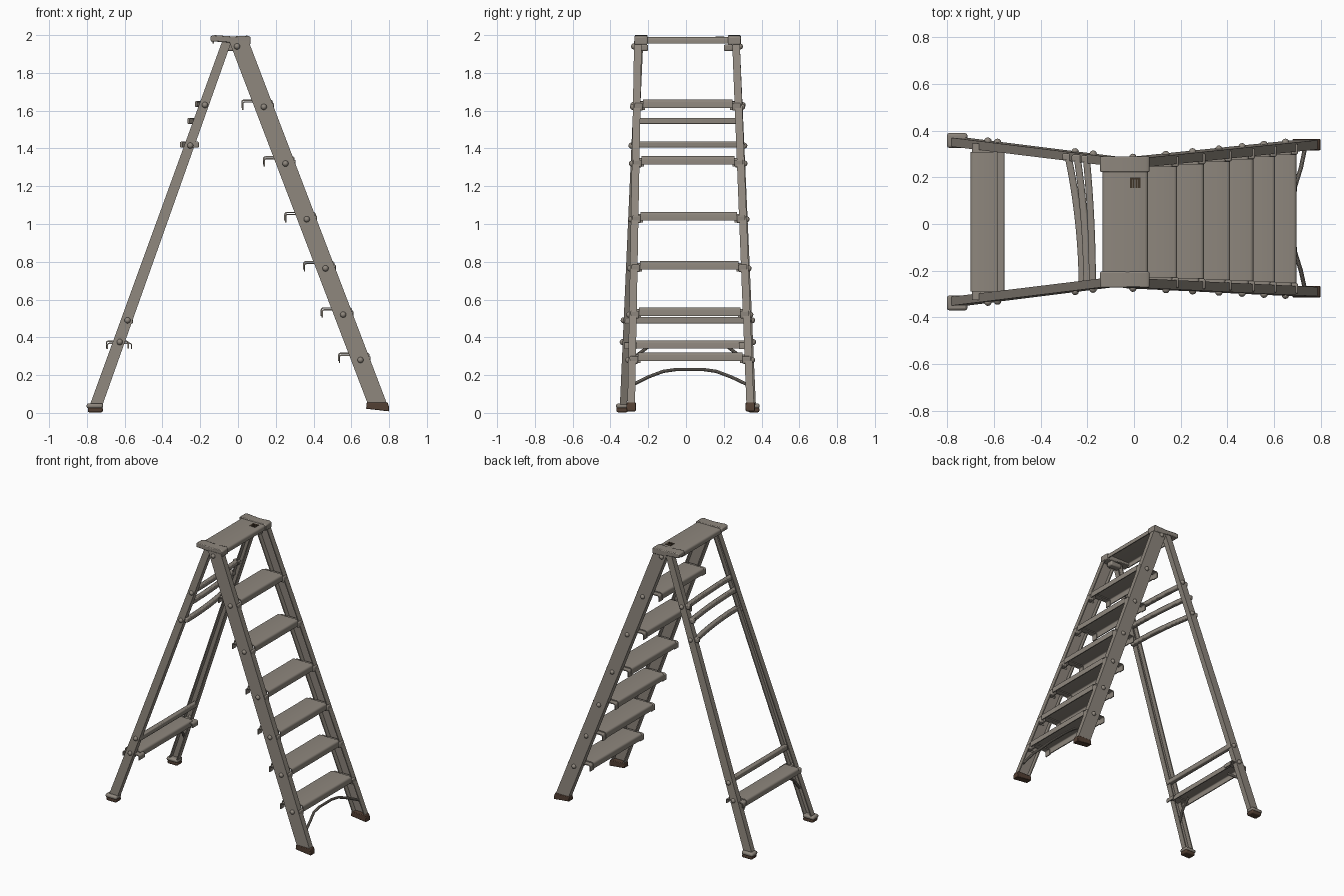
import bpy, bmesh, math
from mathutils import Vector, Matrix

if "Cube" in bpy.data.objects:
    bpy.data.objects.remove(bpy.data.objects["Cube"])


def mat(name, rgb):
    m = bpy.data.materials.new(name)
    m.diffuse_color = (*rgb, 1)
    m.use_nodes = True
    m.node_tree.nodes["Principled BSDF"].inputs["Base Color"].default_value = m.diffuse_color
    return m


METAL = mat("warm grey metal", (0.27, 0.24, 0.205))
RUBBER = mat("dark brown rubber", (0.085, 0.05, 0.033))
LABEL = mat("dark label", (0.05, 0.035, 0.022))


def finish(name, bm, m, bevel=0.0):
    bmesh.ops.recalc_face_normals(bm, faces=bm.faces)
    me = bpy.data.meshes.new(name)
    bm.to_mesh(me)
    bm.free()
    me.materials.append(m)
    ob = bpy.data.objects.new(name, me)
    bpy.context.collection.objects.link(ob)
    if bevel:
        b = ob.modifiers.new("bevel", "BEVEL")
        b.width, b.segments, b.limit_method = bevel, 2, 'ANGLE'
    bpy.ops.object.select_all(action='DESELECT')
    ob.select_set(True)
    bpy.context.view_layer.objects.active = ob
    bpy.ops.object.shade_smooth_by_angle(angle=math.radians(35))
    return ob


def loft(name, rings, m, bevel=0.0):
    """Skin a list of matching closed rings and cap both ends."""
    bm = bmesh.new()
    vs = [[bm.verts.new(p) for p in r] for r in rings]
    n = len(rings[0])
    for a, b in zip(vs, vs[1:]):
        for i in range(n):
            j = (i + 1) % n
            bm.faces.new((a[i], a[j], b[j], b[i]))
    bm.faces.new(vs[0])
    bm.faces.new(vs[-1])
    return finish(name, bm, m, bevel)


def box(name, lo, hi, m, bevel=0.0):
    (x0, y0, z0), (x1, y1, z1) = lo, hi
    ring = lambda z: [(x0, y0, z), (x1, y0, z), (x1, y1, z), (x0, y1, z)]
    return loft(name, [ring(z0), ring(z1)], m, bevel)


def bar(name, pts, w, h, m):
    """Flat bar running along y through the given centre points."""
    rings = [[(x - w / 2, y, z - h / 2), (x + w / 2, y, z - h / 2),
              (x + w / 2, y, z + h / 2), (x - w / 2, y, z + h / 2)] for x, y, z in pts]
    return loft(name, rings, m, 0.006)


def tube(name, pts, r, m, n=10):
    pts = [Vector(p) for p in pts]
    rings = []
    for i, p in enumerate(pts):
        d = (pts[min(i + 1, len(pts) - 1)] - pts[max(i - 1, 0)]).normalized()
        u = d.cross(Vector((1, 0, 0.3))).normalized()
        v = d.cross(u)
        rings.append([p + r * (math.cos(a) * u + math.sin(a) * v)
                      for a in (2 * math.pi * k / n for k in range(n))])
    return loft(name, rings, m)


def rivet(name, x, y, z, s):
    bm = bmesh.new()
    bmesh.ops.create_uvsphere(bm, u_segments=12, v_segments=8, radius=0.016)
    bmesh.ops.transform(bm, matrix=Matrix.Translation((x, y, z)), verts=bm.verts)
    return finish(name, bm, METAL)


# Rail tables: (left x, right x, outer y, inner y) at z = 0.04 and z = 1.95
FRONT = {1: ((0.69, 0.792, 0.36, 0.32), (-0.04, 0.063, 0.285, 0.245)),
         -1: ((0.69, 0.792, -0.31, -0.27), (-0.04, 0.063, -0.275, -0.235))}
REAR = {1: ((-0.785, -0.718, 0.37, 0.332), (-0.09, -0.04, 0.285, 0.247)),
        -1: ((-0.785, -0.718, -0.35, -0.312), (-0.09, -0.04, -0.265, -0.227))}


def at(rail, z):
    t = (z - 0.04) / 1.91
    return [a + (b - a) * t for a, b in zip(*rail)]


def channel(rail, s, z, t=0.008):
    xl, xr, yo, yi = at(rail, z)
    yw = yo - s * t
    return [(xl, yo, z), (xr, yo, z), (xr, yi, z), (xr - t, yi, z),
            (xr - t, yw, z), (xl + t, yw, z), (xl + t, yi, z), (xl, yi, z)]


def tread(name, x0, x1, y0, y1, top, h=0.045, t=0.007):
    """Sheet step with rounded edges and lips folded down, hollow below."""
    def fold(d):
        r = 0.014 - d
        pts = [(x0 + d, top - h)]
        for c, a0 in ((x0 + 0.014, 180), (x1 - 0.014, 90)):
            for k in range(4):
                a = math.radians(a0 - 30 * k)
                pts.append((c + r * math.cos(a), top - 0.014 + r * math.sin(a)))
        return pts + [(x1 - d, top - h)]
    prof = fold(0) + fold(t)[::-1]
    return loft(name, [[(x, y, z) for x, z in prof] for y in (y0, y1)], METAL)


# Rails and feet
for s, side in ((1, "far"), (-1, "near")):
    loft(f"front_rail_{side}", [channel(FRONT[s], s, z) for z in (0.04, 1.97)], METAL)
    loft(f"rear_rail_{side}", [channel(REAR[s], s, z) for z in (0.03, 1.97)], METAL)

    xl, xr, yo, yi = FRONT[s][0]
    rings = []
    for z0, z1, a, b in ((0.022, 0.008, -0.012, 0.008), (0.035, 0.03, -0.01, 0.008), (0.055, 0.055, -0.008, 0.0)):
        y0, y1 = yo + s * 0.004, yi - s * 0.004
        rings.append([(xl + a, y0, z0), (xr + b, y0, z1), (xr + b, y1, z1), (xl + a, y1, z0)])
    loft(f"front_foot_{side}", rings, RUBBER, 0.004)

    xl, xr, yo, yi = REAR[s][0]
    y0, y1 = sorted((yo + s * 0.018, yi - s * 0.004))
    box(f"rear_foot_pad_{side}", (xl - 0.01, y0, 0.003), (xr + 0.002, y1, 0.03), RUBBER, 0.008)
    box(f"rear_foot_shoe_{side}", (xl - 0.017, y0 - 0.002, 0.024), (xr + 0.004, y1 + 0.002, 0.05), METAL, 0.01)

# Front steps with end brackets and rivets
for i, z in enumerate((1.635, 1.335, 1.04, 0.78, 0.535, 0.295)):
    xl, xr, _, _ = at(FRONT[1], z)
    x0, x1 = xl - 0.063, xr + 0.002
    y0, y1 = at(FRONT[-1], z)[3] + 0.012, at(FRONT[1], z)[3] - 0.012
    tread(f"step_{i + 1}", x0, x1, y0, y1, z + 0.024)
    for s, y in ((1, y1), (-1, y0)):
        a, b = sorted((y - s * 0.012, y + s * 0.03))
        tread(f"step_bracket_{i + 1}_{s}", x0 + 0.004, x1 - 0.02, a, b, z + 0.014, 0.045)
        a, b = sorted((y + s * 0.0, y + s * 0.045))
        box(f"step_tab_{i + 1}_{s}", (x1 - 0.03, a, z - 0.035), (x1 + 0.006, b, z + 0.005), METAL, 0.006)
        rivet(f"step_rivet_{i + 1}_{s}", (xl + xr) / 2 + 0.005, at(FRONT[s], z)[2], z - 0.015, s)

# Rivets for hinge and rear bars
for s in (1, -1):
    rivet(f"hinge_rivet_{s}", -0.005, at(FRONT[s], 1.94)[2], 1.94, s)
    box(f"hinge_block_{s}", (-0.06, min(s * 0.2, s * 0.25), 1.915), (0.03, max(s * 0.2, s * 0.25), 1.95), METAL, 0.008)
    for z in (1.63, 1.415, 0.49, 0.375):
        xl, xr, yo, _ = at(REAR[s], z)
        rivet(f"rear_rivet_{z}_{s}", (xl + xr) / 2 + 0.005, yo, z, s)

# Bowed upper bars between the rear rails
for i, (z, xa, xb) in enumerate(((1.635, -0.205, -0.178), (1.545, -0.245, -0.202), (1.42, -0.285, -0.222))):
    ya, yb = at(REAR[1], z)[2] - 0.006, at(REAR[-1], z)[2] + 0.006
    pts = []
    for k in range(13):
        t = k / 12
        pts.append((xb + (xa - xb) * (1 - t) ** 2, ya + (yb - ya) * t, z))
    bar(f"rear_bowed_bar_{i + 1}", pts, 0.03, 0.032, METAL)
    box(f"bar_end_{i + 1}", (xa - 0.022, ya - 0.03, z - 0.016), (xa + 0.022, ya, z + 0.016), METAL, 0.006)

# Lower rear bar and step
bar("rear_lower_bar", [(-0.572, -0.325, 0.49), (-0.572, 0.345, 0.49)], 0.032, 0.035, METAL)
tread("rear_step", -0.70, -0.578, -0.29, 0.308, 0.383, 0.042)
for s in (1, -1):
    yo = at(REAR[s], 0.36)[2]
    a, b = sorted((yo - s * 0.075, yo - s * 0.01))
    tread(f"rear_step_bracket_{s}", -0.695, -0.56, a, b, 0.372, 0.035)
    # diagonal strut below the rear step
    yr = at(REAR[s], 0.22)[2] - s * 0.012
    tube(f"rear_strut_{s}", [(-0.675, yr, 0.22), (-0.66, yr - s * 0.05, 0.29), (-0.645, yr - s * 0.13, 0.35)], 0.009, METAL)

# Arched brace below the lowest front step
tube("front_arched_brace", [(0.735, -0.29, 0.145), (0.715, -0.2, 0.19), (0.69, -0.12, 0.22), (0.685, -0.05, 0.23),
                            (0.685, 0.09, 0.23), (0.69, 0.16, 0.22), (0.715, 0.24, 0.19), (0.735, 0.335, 0.145)],
     0.009, METAL)

# Top platform: hollow centre panel with thicker end caps
tread("top_platform", -0.135, 0.06, -0.22, 0.24, 1.99, 0.035)
for s, y0, y1 in ((1, 0.222, 0.29), (-1, -0.272, -0.204)):
    ring = [(-0.145, 1.967), (-0.06, 1.962), (0.0, 1.95), (0.066, 1.95), (0.066, 1.99), (0.05, 1.997),
            (-0.03, 1.993), (-0.125, 2.0), (-0.145, 1.995)]
    loft(f"top_end_cap_{s}", [[(x, y, z) for x, z in ring] for y in (y0, y1)], METAL, 0.005)

# Small striped label plates on the platform
for k in range(4):
    x = -0.018 + k * 0.012
    box(f"label_strip_{k + 1}", (x, 0.155, 1.988), (x + 0.009, 0.2, 1.992), LABEL)
box("label_band", (-0.018, 0.19, 1.988), (0.027, 0.2, 1.993), LABEL)
